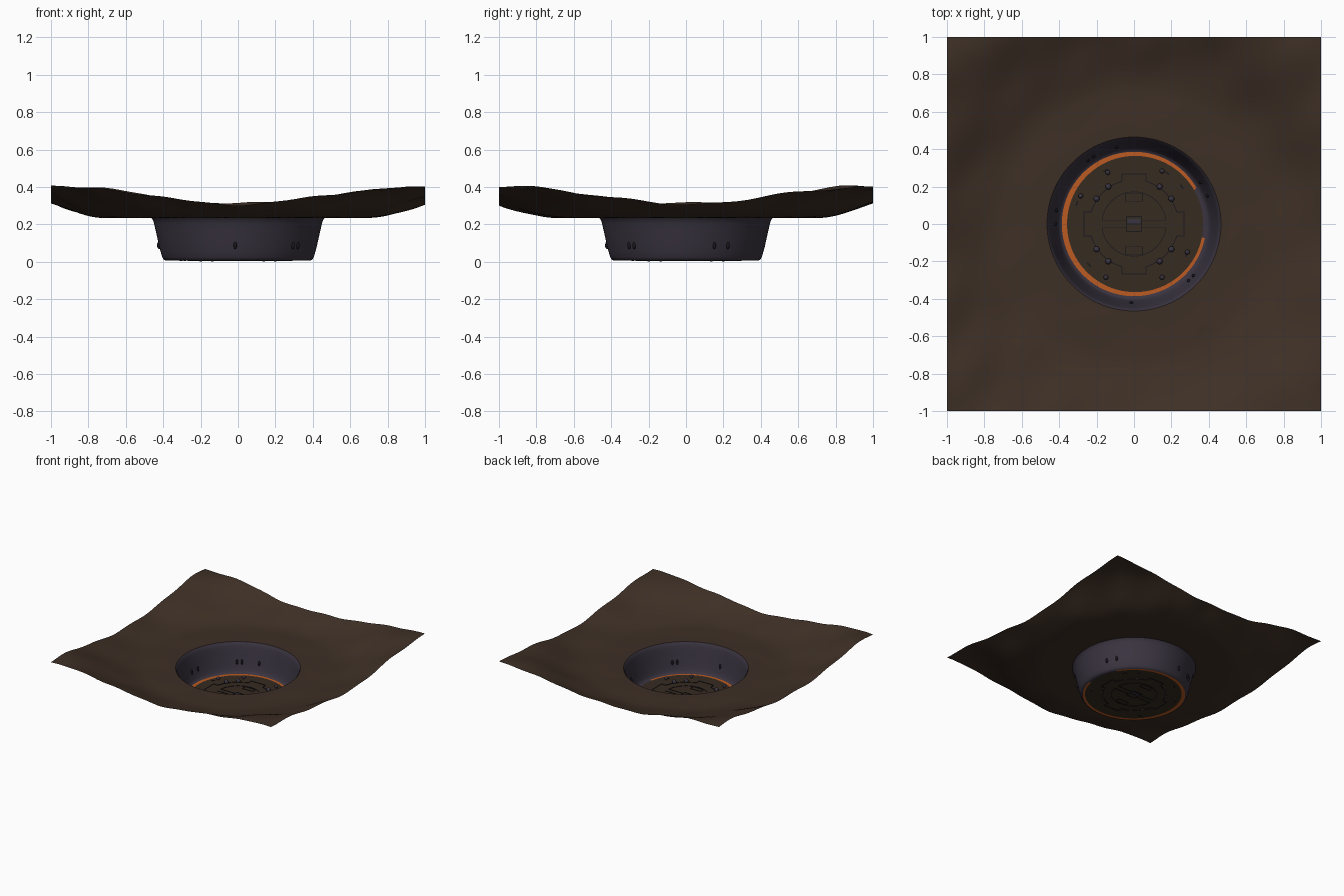
import bpy, bmesh, math
from mathutils import Vector, Matrix

if "Cube" in bpy.data.objects:
    bpy.data.objects.remove(bpy.data.objects["Cube"])

N = 192          # segments round the pit, divisible by 8 so corners are exact
FLOOR = 0.007


def mat(name, rgb):
    m = bpy.data.materials.new(name)
    m.diffuse_color = (*rgb, 1)
    m.use_nodes = True
    m.node_tree.nodes["Principled BSDF"].inputs["Base Color"].default_value = m.diffuse_color
    return m


SOIL = mat("brown_soil", (0.048, 0.029, 0.019))
PLATE = mat("dark_brown_plate", (0.037, 0.024, 0.015))
WALL = mat("dark_purple_metal", (0.042, 0.034, 0.051))
GLOW = mat("orange_glow", (0.50, 0.105, 0.016))
DARK = mat("near_black", (0.010, 0.009, 0.012))


def finish(name, bm, material, smooth=None):
    me = bpy.data.meshes.new(name)
    bm.to_mesh(me)
    bm.free()
    me.materials.append(material)
    ob = bpy.data.objects.new(name, me)
    bpy.context.collection.objects.link(ob)
    if smooth:
        bpy.ops.object.select_all(action='DESELECT')
        ob.select_set(True)
        bpy.context.view_layer.objects.active = ob
        bpy.ops.object.shade_smooth_by_angle(angle=math.radians(smooth))
    return ob


def loft(name, rings, material, smooth=40):
    """Bridge a list of closed point loops, inside to outside (normals up)."""
    bm = bmesh.new()
    vs = [[bm.verts.new(p) for p in ring] for ring in rings]
    for a, b in zip(vs, vs[1:]):
        n = len(a)
        for i in range(n):
            j = (i + 1) % n
            bm.faces.new((a[i], b[i], b[j], a[j]))
    return finish(name, bm, material, smooth)


def circle(r, z, cx=0.0, n=N):
    return [(cx + r * math.cos(math.tau * i / n), r * math.sin(math.tau * i / n), z)
            for i in range(n)]


def step(a, b, v):
    t = min(max((v - a) / (b - a), 0), 1)
    return t * t * (3 - 2 * t)


def height(x, y):
    """Flat around the pit, rising to the corners with soft diagonal ripples."""
    r = math.hypot(x, y)
    ripple = (0.006 * math.sin(15 * y - 7 * x + 0.6) + 0.005 * math.sin(11 * x + 8 * y)
              + 0.003 * math.sin(23 * x - 9 * y + 2))
    rise = step(0.7, 1.33, r)
    return 0.235 + 0.165 * rise + ripple * (0.12 * step(0.48, 0.6, r) + 0.7 * step(0.7, 1.0, r))


# Ground sheet: circle at the pit mouth blending to a square border
rings = []
K = 36
for k in range(K + 1):
    t = k / K
    ring = []
    for i in range(N):
        a = math.tau * i / N
        c, s = math.cos(a), math.sin(a)
        r = 0.465 * (1 - t) + t / max(abs(c), abs(s))
        x, y = r * c, r * s
        ring.append((x, y, height(x, y)))
    rings.append(ring)
loft("ground_sheet", rings, SOIL, 60)

# Pit wall with a rounded lip and foot
profile = [(0.386, FLOOR), (0.397, 0.011), (0.405, 0.025), (0.414, 0.055), (0.423, 0.09),
           (0.432, 0.13), (0.441, 0.17), (0.449, 0.205), (0.456, 0.225), (0.465, 0.235)]
loft("pit_wall", [circle(r, z) for r, z in profile], WALL, 50)

# Glowing rim, wider on the left because the floor plate sits off centre
inner, outer = circle(0.364, FLOOR, 0.006), circle(0.386, FLOOR)
bm = bmesh.new()
for i in range(N):
    j = (i + 1) % N
    bm.faces.new([bm.verts.new(p) for p in (inner[i], outer[i], outer[j], inner[j])])
bmesh.ops.remove_doubles(bm, verts=bm.verts, dist=1e-5)
rim = finish("glow_rim", bm, GLOW)
rim.data.materials.append(WALL)
for p in rim.data.polygons:
    a = math.degrees(math.atan2(p.center.y, p.center.x))
    p.material_index = 1 if -12 < a < 30 else 0

# Floor plate
bm = bmesh.new()
bm.faces.new([bm.verts.new(p) for p in inner])
finish("floor_plate", bm, PLATE)


# Panel lines: thin bars laid along closed or open paths
def panel_lines(name, paths, w=0.005, h=0.006):
    bm = bmesh.new()
    for pts, closed in paths:
        pairs = list(zip(pts, pts[1:] + pts[:1])) if closed else list(zip(pts, pts[1:]))
        for p, q in pairs:
            d = Vector((q[0] - p[0], q[1] - p[1], 0))
            m = (Matrix.Translation(((p[0] + q[0]) / 2, (p[1] + q[1]) / 2, FLOOR))
                 @ Matrix.Rotation(math.atan2(d.y, d.x), 4, 'Z')
                 @ Matrix.Diagonal((d.length + w * 0.5, w, h, 1)))
            bmesh.ops.create_cube(bm, size=1, matrix=m)
    return finish(name, bm, DARK)


def arc(r, a0, a1, n=16):
    return [(r * math.cos(math.radians(a0 + (a1 - a0) * i / n)),
             r * math.sin(math.radians(a0 + (a1 - a0) * i / n))) for i in range(n + 1)]


def box(cx, cy, w, h):
    return [(cx - w, cy - h), (cx + w, cy - h), (cx + w, cy + h), (cx - w, cy + h)]


# Outer outline: a circle with a square tab on each quarter
outline = []
for q in range(4):
    a = math.radians(90 * q)
    for x, y in [(0.228, -0.065), (0.268, -0.065), (0.268, 0.065), (0.228, 0.065)]:
        outline.append((x * math.cos(a) - y * math.sin(a), x * math.sin(a) + y * math.cos(a)))
    outline += arc(0.237, 90 * q + 16, 90 * q + 74, 14)
panel_lines("outer_panel_line", [(outline, True)])

# Inner hatch: two half rings, a split bar, a centre block and two latches
hatch = []
for s in (1, -1):
    hatch.append(([(x, s * y) for x, y in arc(0.172, 7, 173, 30)], False))
    hatch.append(([(-0.17, s * 0.02), (-0.04, s * 0.02)], False))
    hatch.append(([(0.04, s * 0.02), (0.17, s * 0.02)], False))
    hatch.append((box(0, s * 0.142, 0.046, 0.02), True))
hatch.append((box(0, 0, 0.04, 0.04), True))
hatch.append(([(-0.04, 0), (0.04, 0)], False))
panel_lines("hatch_panel_lines", hatch, 0.004)

# Short slots near the edge of the floor
slots = []
for a in (57, 38, 118, 160, 222, 330):
    slots.append((arc(0.325, a - 2, a + 2, 1), False))
panel_lines("edge_slots", slots, 0.008)

bm = bmesh.new()
bmesh.ops.create_cube(bm, size=1, matrix=Matrix.Translation((0, 0.015, FLOOR))
                      @ Matrix.Diagonal((0.07, 0.022, 0.006, 1)))
finish("centre_block", bm, WALL)


def studs(name, places, material):
    bm = bmesh.new()
    for m in places:
        bmesh.ops.create_uvsphere(bm, u_segments=12, v_segments=8, radius=1, matrix=m)
    return finish(name, bm, material, 60)


# Floor bolts: eight large ones, then an outer set of smaller ones
big = [(sx * x, sy * y) for sx in (1, -1) for sy in (1, -1) for x, y in ((0.2, 0.135), (0.137, 0.2))]
small = [(0.15, 0.283), (-0.14, 0.275), (-0.285, 0.15), (0.285, -0.15), (-0.15, -0.285), (0.15, -0.285)]
studs("floor_bolts", [Matrix.Translation((x, y, 0.017)) @ Matrix.Scale(r, 4)
                      for pts, r in ((big, 0.016), (small, 0.013)) for x, y in pts], WALL)

# Wall rivets, upright ovals showing on both sides of the wall
studs("wall_rivets", [Matrix.Rotation(math.radians(a), 4, 'Z')
                      @ Matrix.Translation((0.422, 0, 0.088))
                      @ Matrix.Diagonal((0.011, 0.009, 0.02, 1))
                      for a in (21, 32, 103, 121, 126, 170, 180, 268, 314, 319)], DARK)
